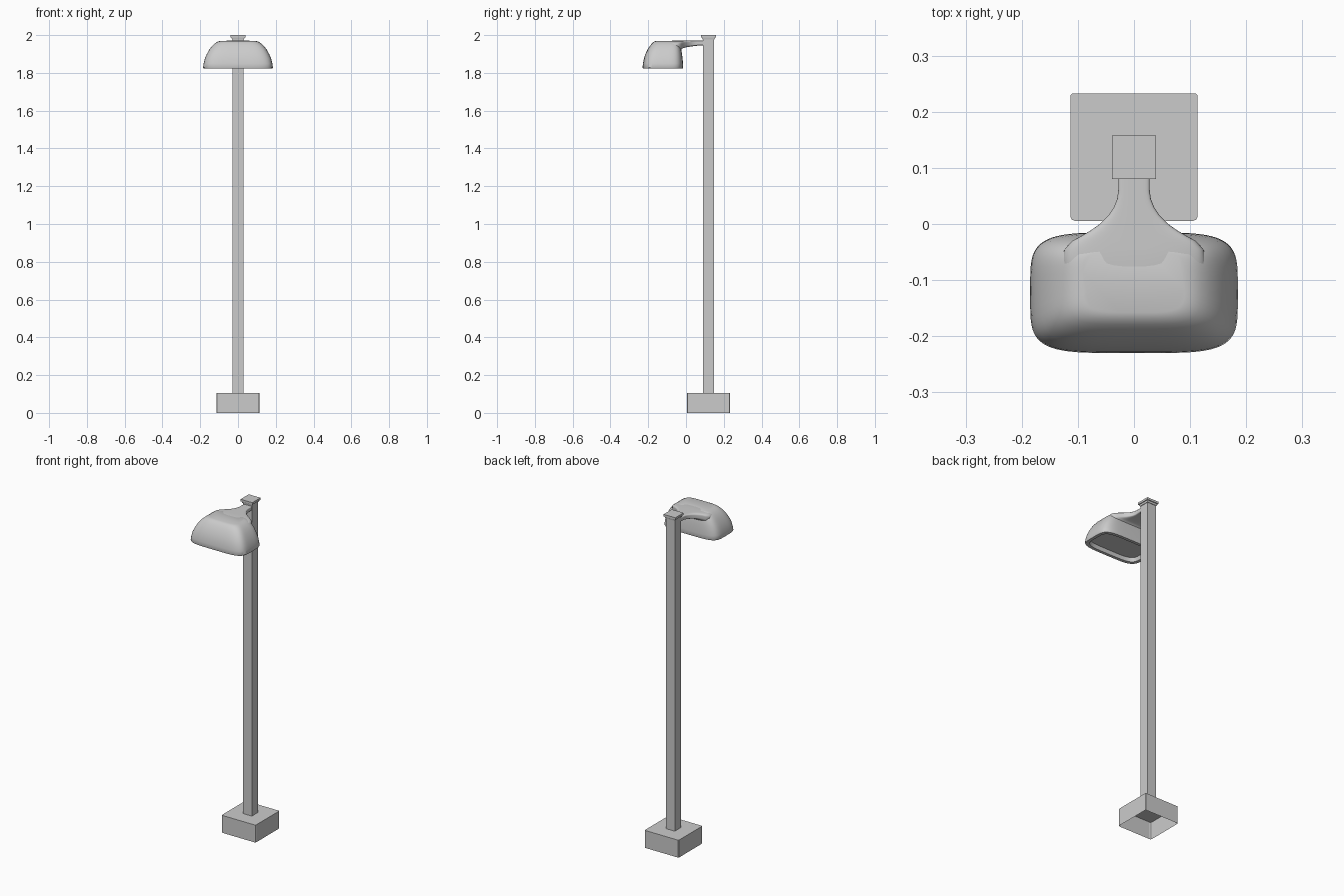
import bpy, bmesh, math

if "Cube" in bpy.data.objects:
    bpy.data.objects.remove(bpy.data.objects["Cube"])

POST_Y = 0.119


def loft(name, rings, cap_start=True, cap_end=True, smooth=None):
    """Skin a list of equal-length point rings."""
    bm = bmesh.new()
    loops = [[bm.verts.new(p) for p in ring] for ring in rings]
    n = len(loops[0])
    for a, b in zip(loops, loops[1:]):
        for i in range(n):
            j = (i + 1) % n
            bm.faces.new((a[i], a[j], b[j], b[i]))
    if cap_start:
        bm.faces.new(loops[0][::-1])
    if cap_end:
        bm.faces.new(loops[-1])
    bmesh.ops.recalc_face_normals(bm, faces=bm.faces)
    me = bpy.data.meshes.new(name)
    bm.to_mesh(me)
    bm.free()
    ob = bpy.data.objects.new(name, me)
    bpy.context.collection.objects.link(ob)
    if smooth:
        bpy.ops.object.select_all(action='DESELECT')
        ob.select_set(True)
        bpy.context.view_layer.objects.active = ob
        bpy.ops.object.shade_smooth_by_angle(angle=math.radians(smooth))
    return ob


def superellipse(hx, hy, n, count=64):
    pts = []
    for i in range(count):
        t = 2 * math.pi * (i + 0.5) / count
        c, s = math.cos(t), math.sin(t)
        pts.append((math.copysign(abs(c) ** (2 / n), c) * hx,
                    math.copysign(abs(s) ** (2 / n), s) * hy))
    return pts


def square(h, z):
    return [(sx * h, POST_Y + sy * h, z)
            for sx, sy in ((-1, -1), (1, -1), (1, 1), (-1, 1))]


# Hollow base, open underneath, corners slightly eased
def base_ring(z, h=0.1135, f=0.008, b=0.003):
    pts = [(-h, -h + f), (-h + 0.3 * f, -h + 0.3 * f), (-h + f, -h),
           (h - f, -h), (h - 0.3 * f, -h + 0.3 * f), (h, -h + f),
           (h, h - b), (h - b, h), (-h + b, h), (-h, h - b)]
    return [(x, POST_Y + y, z) for x, y in pts]


loft("base", [base_ring(0), base_ring(0.105)], cap_start=False)

# Square post
loft("post", [square(0.029, 0.105), square(0.029, 1.985)])

# Post cap: collar below, plate on top
loft("cap_collar", [square(0.032, 1.976), square(0.034, 1.987)])
loft("cap_plate", [square(0.039, 1.987), square(0.039, 2.0)])


# Lamp shade: rounded-rectangle rings (z, half width, front y, back y)
def shade_ring(z, hx, yf, yb, n=4.6):
    cy = (yf + yb) / 2
    return [(x, cy + y, z) for x, y in superellipse(hx, (yb - yf) / 2, n)]


shade = [
    (1.845, 0.158, -0.204, -0.041), (1.823, 0.164, -0.210, -0.035),
    (1.823, 0.182, -0.228, -0.017), (1.828, 0.185, -0.230, -0.015),
    (1.850, 0.182, -0.228, -0.016), (1.875, 0.176, -0.223, -0.018),
    (1.900, 0.165, -0.215, -0.021), (1.925, 0.151, -0.203, -0.025),
    (1.945, 0.135, -0.190, -0.030), (1.958, 0.120, -0.179, -0.035),
    (1.966, 0.106, -0.169, -0.040), (1.970, 0.090, -0.158, -0.047),
]
loft("lamp_shade", [shade_ring(*r) for r in shade], smooth=40)


# Flared neck from post to shade (y, half width, bottom z, top z, squareness)
def neck_ring(y, hw, zb, zt, n):
    return [(x, y, (zb + zt) / 2 + z)
            for x, z in superellipse(hw, (zt - zb) / 2, n)]


neck = [
    (0.100, 0.028, 1.946, 1.971, 6.0), (0.060, 0.028, 1.944, 1.971, 6.0),
    (0.045, 0.030, 1.942, 1.971, 6.0), (0.030, 0.036, 1.940, 1.971, 5.5),
    (0.015, 0.046, 1.938, 1.971, 5.0), (0.000, 0.061, 1.935, 1.971, 4.6),
    (-0.012, 0.078, 1.932, 1.971, 4.2), (-0.022, 0.095, 1.927, 1.971, 3.9),
    (-0.030, 0.110, 1.918, 1.971, 3.6), (-0.045, 0.124, 1.910, 1.971, 3.4),
    (-0.070, 0.128, 1.905, 1.9705, 3.2), (-0.100, 0.120, 1.905, 1.968, 3.0),
]
loft("neck", [neck_ring(*r) for r in neck], smooth=50)
